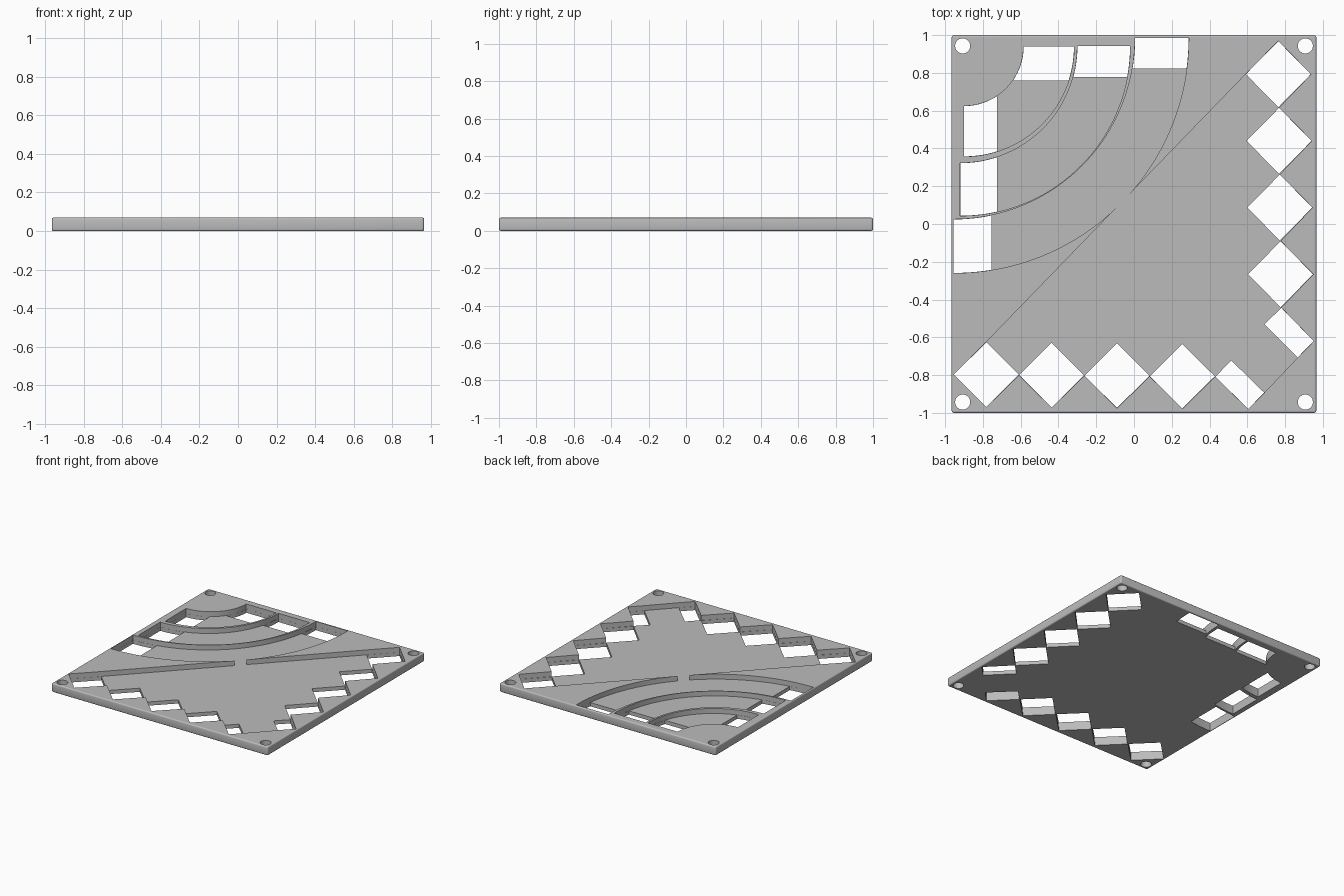
import bpy, bmesh
from math import asin, atan2, cos, sin, pi
from mathutils import Vector
from mathutils.geometry import intersect_line_sphere_2d, tessellate_polygon

cube = bpy.data.objects.get("Cube")
if cube:
    bpy.data.objects.remove(cube, do_unlink=True)

TOP, FLOOR = 0.07, 0.03
HALF_X, HALF_Y, ROUND = 0.965, 1.0, 0.009

grey = bpy.data.materials.new("light grey")
grey.use_nodes = True
grey.diffuse_color = (0.5, 0.5, 0.5, 1)
grey.node_tree.nodes["Principled BSDF"].inputs["Base Color"].default_value = (0.5, 0.5, 0.5, 1)

bm = bmesh.new()


def arc(cx, cy, r, a0, a1, n=48):
    return [(cx + r * cos(a0 + (a1 - a0) * i / n),
             cy + r * sin(a0 + (a1 - a0) * i / n)) for i in range(n + 1)]


def rounded_rectangle(inset):
    x, y, r = HALF_X - 0.012, HALF_Y - 0.012, 0.012 - inset
    corners = [(x, y), (-x, y), (-x, -y), (x, -y)]
    return [p for i, (cx, cy) in enumerate(corners)
            for p in arc(cx, cy, r, i * pi / 2, (i + 1) * pi / 2, 4)]


def shrink(outline, f=0.993):
    cx = sum(p[0] for p in outline) / len(outline)
    cy = sum(p[1] for p in outline) / len(outline)
    return [(cx + (x - cx) * f, cy + (y - cy) * f) for x, y in outline]


def cap(outer, holes, z):
    """Flat sheet bounded by one outline, with holes."""
    loops = [outer] + holes
    verts = [bm.verts.new((x, y, z)) for loop in loops for x, y in loop]
    for tri in tessellate_polygon([[Vector(p) for p in loop] for loop in loops]):
        bm.faces.new([verts[i] for i in tri])


def wall(lower, z0, upper, z1):
    """Band of quads between two loops of equal length."""
    a = [bm.verts.new((x, y, z0)) for x, y in lower]
    b = [bm.verts.new((x, y, z1)) for x, y in upper]
    for i in range(len(a)):
        bm.faces.new((a[i - 1], a[i], b[i], b[i - 1]))


# Curved channels: centre, inner and outer radius, slot depth at the back and at the side
channels = [(-0.90, 0.94, 0.315, 0.583, 0.18, 0.175),
            (-0.92, 0.943, 0.62, 0.90, 0.165, 0.195),
            (-0.955, 0.985, 0.96, 1.245, 0.163, 0.2)]
bands, slots = [], []
for cx, cy, r, R, back, side in channels:
    bands.append(arc(cx, cy, R, 0, -pi / 2) + arc(cx, cy, r, -pi / 2, 0))
    slots.append([
        shrink(arc(cx, cy, R, 0, -asin(back / R), 12) + arc(cx, cy, r, -asin(back / r), 0, 12)),
        shrink(arc(cx, cy, R, -pi / 2, -pi / 2 + asin(side / R), 12)
               + arc(cx, cy, r, -pi / 2 + asin(side / r), -pi / 2, 12))])


# Diamond openings along the left side and the front, each row ending in a half diamond
def diamond(x, y, dx, dy):
    return [(x - dx, y), (x, y + dy), (x + dx, y), (x, y - dy)]


side_row = [diamond(0.764 + 0.004 * i, 0.793 - 0.353 * i, 0.173, 0.176) for i in range(4)]
front_row = [diamond(-0.782 + 0.346 * i, -0.797 - 0.003 * i, 0.1728, 0.172) for i in range(4)]
side_end = [(0.69, -0.53), (0.78, -0.443), (0.952, -0.62), (0.867, -0.707)]
front_end = [(0.43, -0.808), (0.515, -0.722), (0.69, -0.893), (0.605, -0.98)]
diamonds = [shrink(d) for d in side_row + front_row + [side_end, front_end]]

# Central pocket: merges with the outermost channel and follows the diamond zigzag
cx, cy, r, R = channels[2][:4]
line_start, line_end = front_row[0][1], side_row[0][0]
tips = intersect_line_sphere_2d(Vector(line_start), Vector(line_end), Vector((cx, cy)), R)
angle_front, angle_back = sorted(atan2(p.y - cy, p.x - cx) for p in tips)
zigzag_side = [p for d in side_row for p in d[1:3]] + side_end[1:]
zigzag_front = [p for d in front_row for p in (d[0], d[3])] + [front_end[i] for i in (0, 3, 2)]
pocket = ([line_start] + arc(cx, cy, R, angle_front, -pi / 2) + arc(cx, cy, r, -pi / 2, 0)
          + arc(cx, cy, R, 0, angle_back) + [line_end] + zigzag_side + zigzag_front[::-1])

# Recessed floors with their openings
recesses = [(bands[0], slots[0]), (bands[1], slots[1]), (pocket, slots[2] + diamonds)]
for outline, openings in recesses:
    cap(outline, openings, FLOOR)
    wall(outline, FLOOR, outline, TOP)
    for hole in openings:
        wall(hole, 0, hole, FLOOR)

# Corner screw holes
screws = [arc(sx * 0.907, sy * 0.943, 0.04, 0, 2 * pi, 32)[:-1] for sx in (-1, 1) for sy in (-1, 1)]
for hole in screws:
    wall(hole, 0, hole, TOP)

# Top and bottom faces
edge = rounded_rectangle(ROUND)
cap(edge, [outline for outline, openings in recesses] + screws, TOP)
cap(edge, [hole for outline, openings in recesses for hole in openings] + screws, 0)

# Rounded outer rim
steps = [(ROUND * (1 - sin(a)), ROUND * (1 - cos(a))) for a in (0, pi / 6, pi / 3, pi / 2)]
profile = steps + [(inset, TOP - z) for inset, z in reversed(steps)]
for (i0, z0), (i1, z1) in zip(profile, profile[1:]):
    wall(rounded_rectangle(i0), z0, rounded_rectangle(i1), z1)

# Weld everything into one solid panel
bmesh.ops.remove_doubles(bm, verts=bm.verts, dist=0.00001)
bmesh.ops.recalc_face_normals(bm, faces=bm.faces)
mesh = bpy.data.meshes.new("panel")
bm.to_mesh(mesh)
bm.free()
mesh.materials.append(grey)
panel = bpy.data.objects.new("panel", mesh)
bpy.context.collection.objects.link(panel)

# Smooth shading with sharp corners
bpy.ops.object.select_all(action='DESELECT')
panel.select_set(True)
bpy.context.view_layer.objects.active = panel
bpy.ops.object.shade_smooth_by_angle(angle=0.6)
